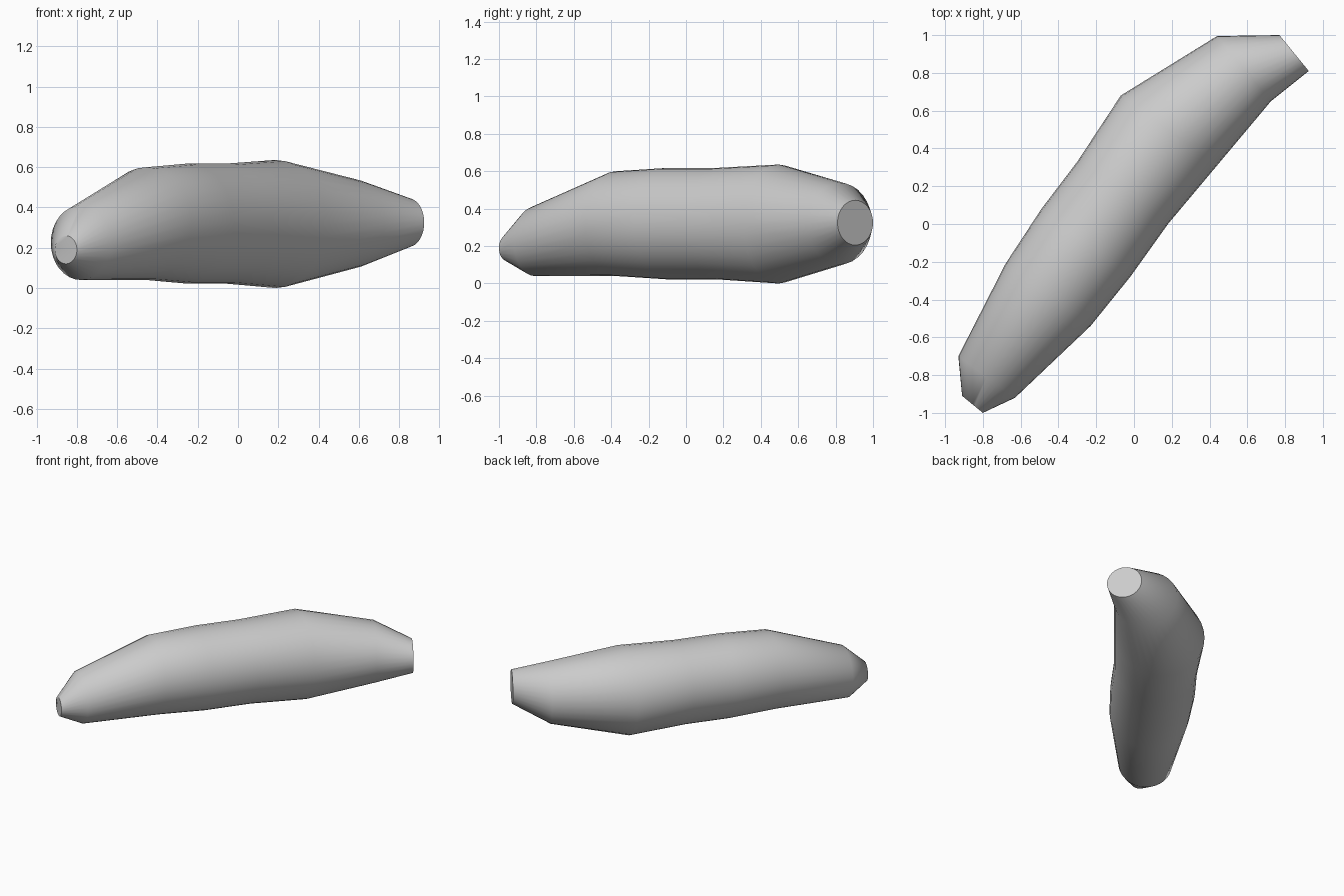
import bpy, bmesh, math
from mathutils import Vector

cube = bpy.data.objects.get("Cube")
if cube:
    bpy.data.objects.remove(cube)

SIDES = 32

# Each upright ring: left edge (x, y), right edge (x, y), centre height, half height
RINGS = [
    ((-0.91, -0.91), (-0.80, -1.00), 0.19, 0.07),
    ((-0.93, -0.70), (-0.63, -0.92), 0.225, 0.185),
    ((-0.68, -0.21), (-0.23, -0.54), 0.32, 0.28),
    ((-0.49, 0.08), (-0.02, -0.28), 0.32, 0.298),
    ((-0.30, 0.33), (0.18, 0.00), 0.32, 0.298),
    ((-0.07, 0.68), (0.44, 0.31), 0.318, 0.318),
    ((0.44, 0.995), (0.725, 0.65), 0.32, 0.218),
    ((0.77, 1.00), (0.925, 0.81), 0.325, 0.12),
]


def make_ring(bm, left, right, height, half):
    a, b = Vector((*left, height)), Vector((*right, height))
    centre, side = (a + b) / 2, (b - a) / 2
    up = Vector((0, 0, half))
    angles = [2 * math.pi * i / SIDES for i in range(SIDES)]
    return [bm.verts.new(centre + side * math.cos(t) + up * math.sin(t)) for t in angles]


# Lofted tapering body with flat end caps
bm = bmesh.new()
loops = [make_ring(bm, *ring) for ring in RINGS]
for lower, upper in zip(loops, loops[1:]):
    for i in range(SIDES):
        j = (i + 1) % SIDES
        bm.faces.new((lower[i], lower[j], upper[j], upper[i]))
bm.faces.new(loops[0])
bm.faces.new(loops[-1])
bmesh.ops.recalc_face_normals(bm, faces=bm.faces)
mesh = bpy.data.meshes.new("tapered_body")
bm.to_mesh(mesh)
bm.free()

body = bpy.data.objects.new("tapered_body", mesh)
bpy.context.collection.objects.link(body)

# Plain light grey
grey = bpy.data.materials.new("light_grey")
grey.use_nodes = True
colour = (0.6, 0.6, 0.6, 1)
grey.diffuse_color = colour
grey.node_tree.nodes["Principled BSDF"].inputs["Base Color"].default_value = colour
mesh.materials.append(grey)

# Smooth skin, crisp cap rims
bpy.ops.object.select_all(action="DESELECT")
body.select_set(True)
bpy.context.view_layer.objects.active = body
bpy.ops.object.shade_smooth_by_angle(angle=math.radians(48))
